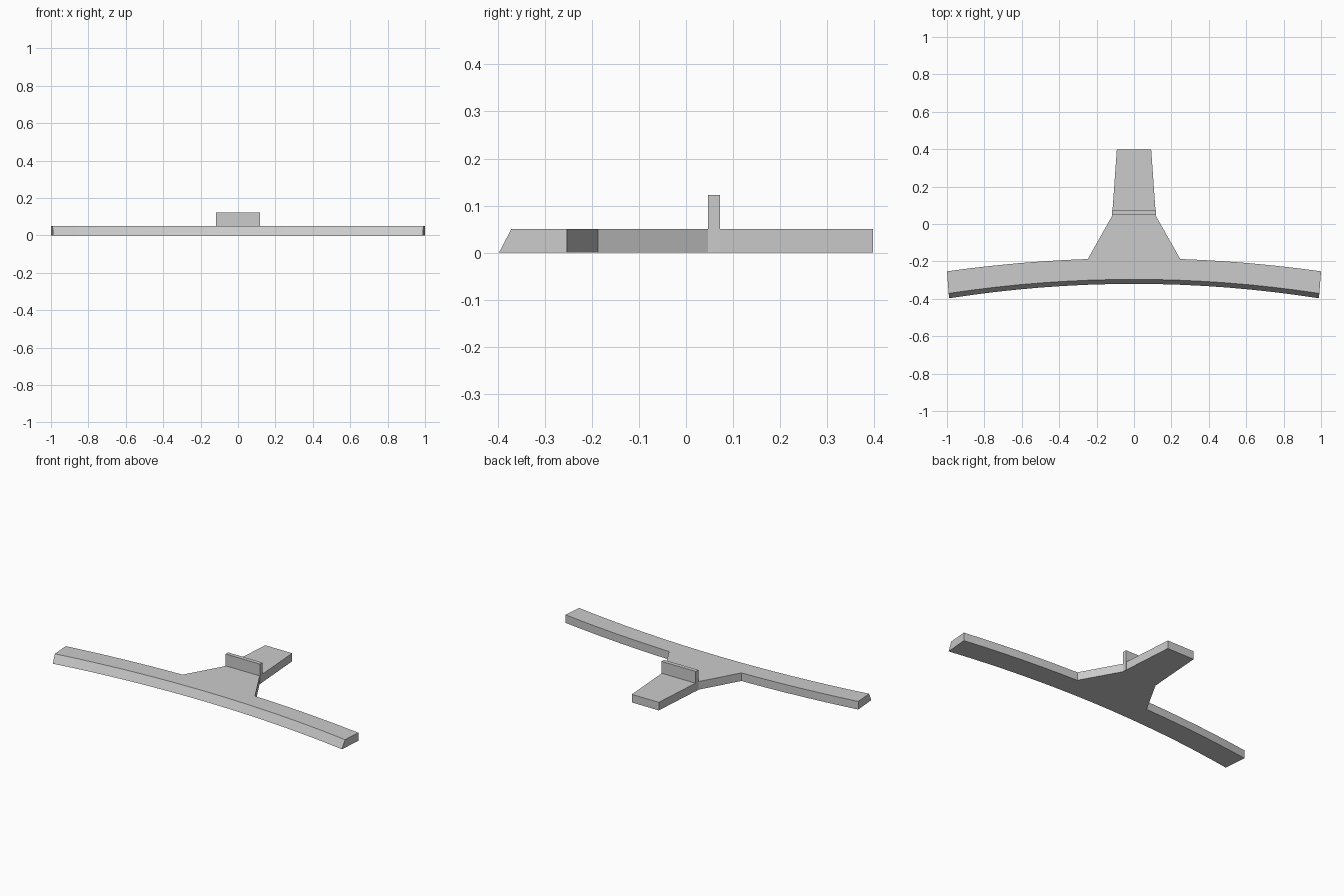
import bpy, bmesh

if "Cube" in bpy.data.objects:
    bpy.data.objects.remove(bpy.data.objects["Cube"])

THICK = 0.05


def arc(half_width, y_mid, drop, x_from, x_to, steps):
    """Shallow bow: points along y = y_mid - drop * (x / half_width)^2."""
    xs = [x_from + (x_to - x_from) * i / steps for i in range(steps + 1)]
    return [(x, y_mid - drop * (x / half_width) ** 2) for x in xs]


def loft(name, lower, upper, z0, z1):
    """Closed solid between two matching outlines."""
    bm = bmesh.new()
    lo = [bm.verts.new((x, y, z0)) for x, y in lower]
    hi = [bm.verts.new((x, y, z1)) for x, y in upper]
    bm.faces.new(lo[::-1])
    bm.faces.new(hi)
    n = len(lo)
    for i in range(n):
        j = (i + 1) % n
        bm.faces.new((lo[i], lo[j], hi[j], hi[i]))
    bmesh.ops.recalc_face_normals(bm, faces=bm.faces)
    me = bpy.data.meshes.new(name)
    bm.to_mesh(me)
    bm.free()
    ob = bpy.data.objects.new(name, me)
    bpy.context.collection.objects.link(ob)
    return ob


# Back outline: right arm, tapering stem, left arm
arm = arc(1.0, -0.183, 0.07, 1.0, 0.247, 6)
stem = [(0.115, 0.047), (0.115, 0.071), (0.092, 0.397)]
right = arm + stem
back = right + [(-x, y) for x, y in reversed(right)]

# Front edge is chamfered: the bottom reaches further forward than the top
front_low = arc(0.988, -0.32, 0.077, -0.988, 0.988, 16)
front_high = arc(0.991, -0.296, 0.075, -0.991, 0.991, 16)
loft("bowed_base_plate", front_low + back, front_high + back, 0.0, THICK)

# Upright tab across the stem
tab = [(-0.117, 0.047), (0.117, 0.047), (0.117, 0.072), (-0.117, 0.072)]
loft("upright_tab", tab, tab, 0.0, 0.123)
